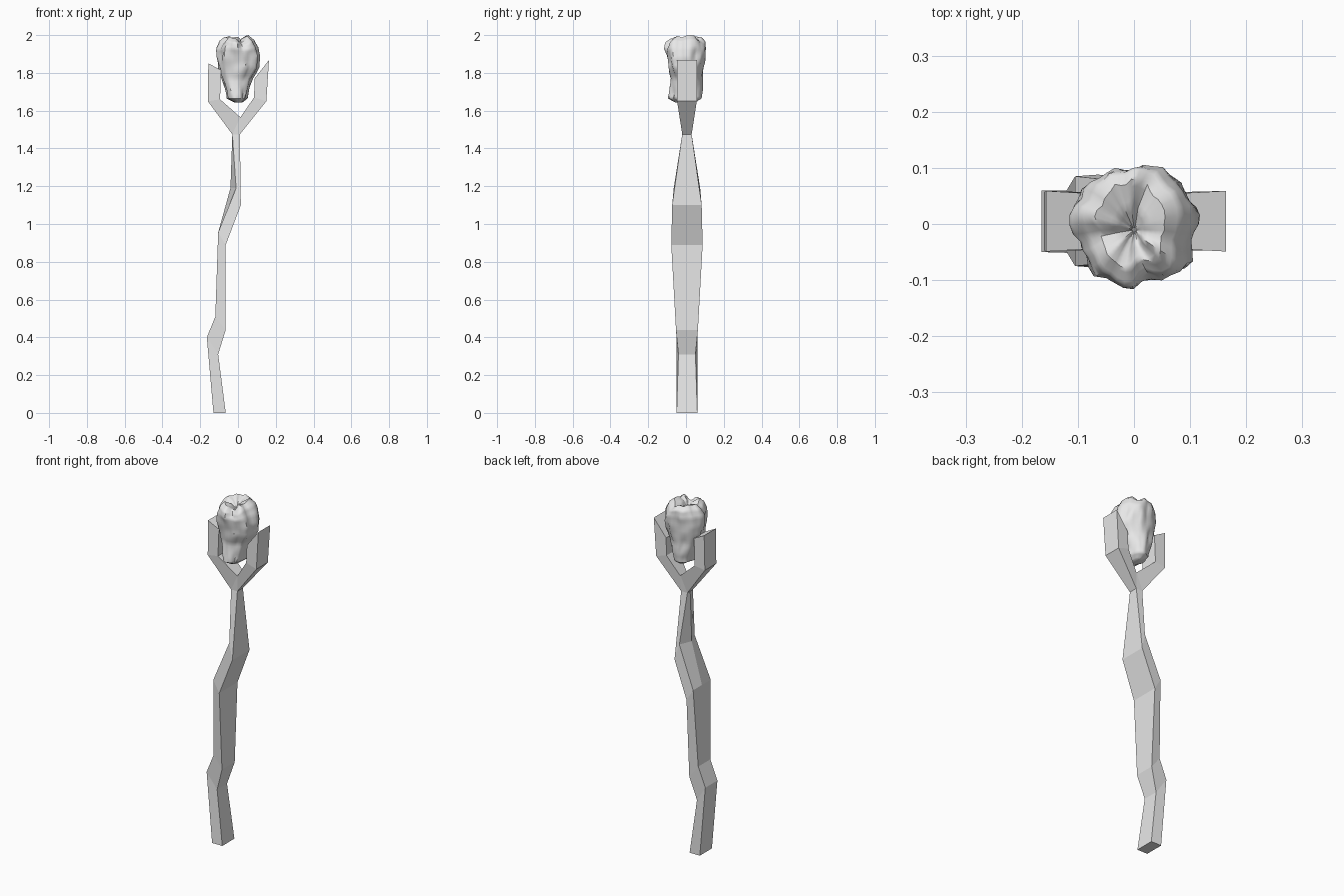
import bpy, bmesh, math
from mathutils import Vector, noise

cube = bpy.data.objects.get("Cube")
if cube:
    bpy.data.objects.remove(cube, do_unlink=True)

grey = bpy.data.materials.new("pale grey")
grey.use_nodes = True
grey.diffuse_color = (0.8, 0.8, 0.8, 1)
grey.node_tree.nodes["Principled BSDF"].inputs["Base Color"].default_value = grey.diffuse_color
Y_MID = 0.005


def loft(name, rings):
    """Skin a list of equal-length point rings and cap both ends."""
    bm = bmesh.new()
    loops = [[bm.verts.new(p) for p in ring] for ring in rings]
    n = len(loops[0])
    for low, high in zip(loops, loops[1:]):
        for i in range(n):
            j = (i + 1) % n
            bm.faces.new((low[i], low[j], high[j], high[i]))
    bm.faces.new(loops[0][::-1])
    bm.faces.new(loops[-1])
    bmesh.ops.remove_doubles(bm, verts=bm.verts, dist=0.0005)
    bmesh.ops.recalc_face_normals(bm, faces=bm.faces)
    mesh = bpy.data.meshes.new(name)
    bm.to_mesh(mesh)
    bm.free()
    mesh.materials.append(grey)
    obj = bpy.data.objects.new(name, mesh)
    bpy.context.collection.objects.link(obj)
    return obj


def section(a, b, ya, yb, ridge=0):
    """Six-sided slice from side a to side b, with an optional ridge on side a."""
    (xa, za), (xb, zb) = a, b
    m = Y_MID
    return [(xa, m - ya, za), (xb, m - yb, zb), (xb, m, zb),
            (xb, m + yb, zb), (xa, m + ya, za), (xa - ridge, m, za)]


# Crooked shaft
crotch = (0.013, 1.565)
loft("shaft", [
    section((-.13, 0), (-.065, 0), .055, .055),
    section((-.165, .40), (-.105, .31), .055, .045),
    section((-.12, .51), (-.065, .44), .055, .058),
    section((-.105, .955), (-.065, .89), .08, .083),
    section((-.01, 1.19), (.015, 1.1), .07, .078, .03),
    section((-.03, 1.475), (.01, 1.475), .025, .025),
    section((.008, 1.56), crotch, .03, .03),
])

# Two fork prongs, each a list of outer and inner corners
prongs = {
    "right_prong": [((-.03, 1.475), crotch), ((-.16, 1.65), (-.095, 1.66)),
                    ((-.157, 1.85), (-.09, 1.815))],
    "left_prong": [((.01, 1.475), crotch), ((.15, 1.65), (.085, 1.67)),
                   ((.164, 1.868), (.088, 1.77))],
}
for name, path in prongs.items():
    depths = [(.025, .03), (.052, .052), (.054, .05)]
    loft(name, [section(a, b, *d) for (a, b), d in zip(path, depths)])

# Lumpy stone: rows of height, x limits and y limits
rows = [(1.642, -.015, .02, -.05, .05), (1.665, -.06, .05, -.088, .085),
        (1.71, -.07, .06, -.085, .09), (1.77, -.088, .075, -.078, .085),
        (1.83, -.105, .112, -.09, .09), (1.88, -.11, .115, -.1, .1),
        (1.93, -.108, .106, -.108, .105), (1.965, -.09, .085, -.1, .098),
        (1.985, -.065, .055, -.075, .075), (1.97, -.03, .02, -.04, .03),
        (1.945, -.004, .004, -.014, -.006)]
SIDES, STEPS = 40, 4
rings = []
for k in range((len(rows) - 1) * STEPS + 1):
    i, t = min(k // STEPS, len(rows) - 2), 0
    t = (k - i * STEPS) / STEPS
    z, x0, x1, y0, y1 = (a + (b - a) * t for a, b in zip(rows[i], rows[i + 1]))
    ring = []
    for s in range(SIDES):
        ang = math.tau * s / SIDES
        c, d = math.cos(ang), math.sin(ang)
        # Vertical flutes mixed with finer lumps
        flute = noise.noise(Vector((c * 2.2, d * 2.2, z * 5)))
        lump = noise.noise(Vector((c * 3.5, d * 3.5, z * 14 + 3)))
        f = 1.0 + 0.18 * flute + 0.12 * lump
        rise = 0.03 * noise.noise(Vector((c * 1.8, d * 1.8, 9))) * max(0, (z - 1.9) / 0.08)
        ring.append(((x0 + x1) / 2 + (x1 - x0) / 2 * c * f,
                     (y0 + y1) / 2 + (y1 - y0) / 2 * d * f, min(z + rise, 2.0)))
    rings.append(ring)
stone = loft("stone", rings)

bpy.ops.object.select_all(action='DESELECT')
stone.select_set(True)
bpy.context.view_layer.objects.active = stone
bpy.ops.object.shade_smooth_by_angle(angle=math.radians(50))
